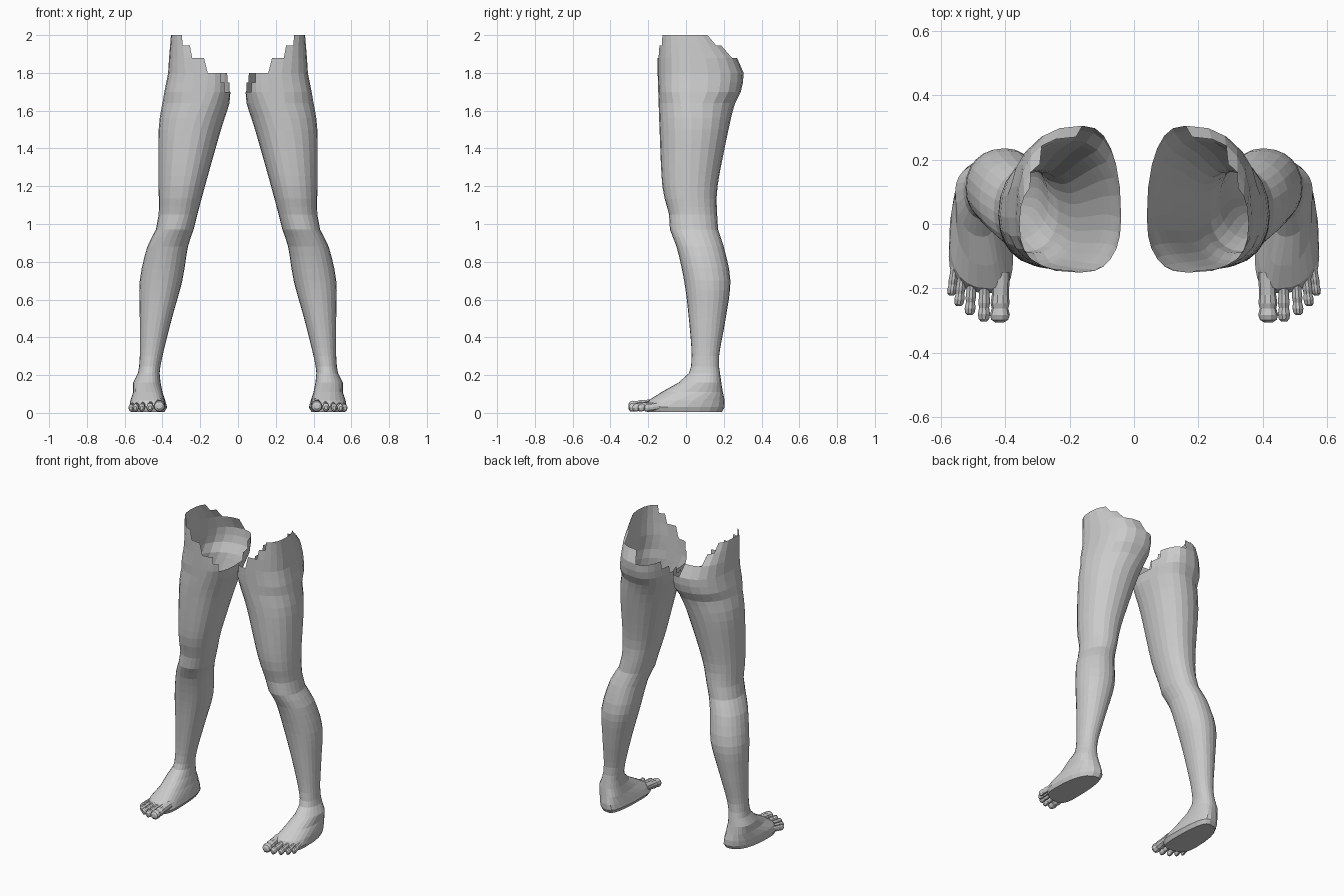
import bpy, bmesh, math

if "Cube" in bpy.data.objects:
    bpy.data.objects.remove(bpy.data.objects["Cube"])

skin = bpy.data.materials.new("plain grey")
skin.diffuse_color = (0.6, 0.6, 0.6, 1)
skin.use_nodes = True
skin.node_tree.nodes["Principled BSDF"].inputs["Base Color"].default_value = skin.diffuse_color
SEG = 24

# Leg sections: height, inner x, outer x, front y, back y, ridge x, side y
LEG = [
    (2.00, .05, .355, -.14, .15, .22, .00),
    (1.88, .05, .365, -.15, .27, .18, .02),
    (1.80, .045, .37, -.15, .305, .16, .02),
    (1.70, .04, .39, -.147, .29, .17, .02),
    (1.64, .045, .40, -.145, .26, .19, .02),
    (1.50, .09, .42, -.14, .225, .24, .03),
    (1.20, .175, .42, -.125, .167, .29, .02),
    (1.05, .215, .42, -.09, .165, .31, .03),
    (.97, .235, .435, -.085, .17, .335, .04),
    (.88, .265, .48, -.05, .20, .37, .07),
    (.70, .295, .52, -.01, .235, .40, .11),
    (.50, .35, .52, .015, .21, .43, .11),
    (.30, .40, .52, .03, .175, .46, .105),
    (.21, .415, .53, .015, .18, .47, .11),
    (.16, .41, .555, -.04, .187, .47, .10),
    (.11, .40, .555, -.13, .195, .455, .06),
    (.065, .385, .57, -.20, .205, .445, -.05),
    (.03, .375, .575, -.215, .205, .44, -.10),
    (.005, .39, .565, -.205, .19, .445, -.09),
]


def spline(p0, p1, p2, p3, t):
    """Catmull-Rom blend of four sections."""
    return [0.5 * (2 * b + (c - a) * t + (2 * a - 5 * b + 4 * c - d) * t * t
                   + (3 * b - a - 3 * c + d) * t ** 3)
            for a, b, c, d in zip(p0, p1, p2, p3)]


def resample(rows):
    out = []
    for i in range(len(rows) - 1):
        p0, p3 = rows[max(i - 1, 0)], rows[min(i + 2, len(rows) - 1)]
        n = max(1, round((rows[i][0] - rows[i + 1][0]) / 0.055))
        out += [spline(p0, rows[i], rows[i + 1], p3, k / n) for k in range(n)]
    return out + [rows[-1]]


def section(row):
    """Closed outline made of four joined quarter ovals."""
    z, x0, x1, y0, y1, xc, yc = row
    power = 2.5 if z < .13 or z > 1.68 else 2.15
    pts = []
    for k in range(SEG):
        a = 2 * math.pi * k / SEG
        c, s = math.cos(a), math.sin(a)
        rx = x1 - xc if c > 0 else xc - x0
        ry = y1 - yc if s > 0 else yc - y0
        pts.append((xc + math.copysign(abs(c) ** (2 / power), c) * rx,
                    yc + math.copysign(abs(s) ** (2 / power), s) * ry, z))
    return pts


def loft(bm, rings):
    """Skin a list of rings and return the first and last."""
    vs = [[bm.verts.new(p) for p in r] for r in rings]
    for a, b in zip(vs, vs[1:]):
        for k in range(len(a)):
            j = (k + 1) % len(a)
            bm.faces.new((a[k], b[k], b[j], a[j]))
    return vs[0], vs[-1]


def finish(bm, name):
    me = bpy.data.meshes.new(name)
    bm.to_mesh(me)
    bm.free()
    me.materials.append(skin)
    ob = bpy.data.objects.new(name, me)
    bpy.context.collection.objects.link(ob)
    mirror = ob.modifiers.new("both sides", 'MIRROR')
    mirror.use_mirror_merge = False


def rim_height(x, y):
    """Height of the ragged open edge at the hip."""
    steps = [(.04, 1.67), (.07, 1.74), (.105, 1.79), (.175, 1.85),
             (.28, 1.94), (.31, 2.05), (1, 2.05)]
    h = steps[0][1]
    for (xa, ha), (xb, hb) in zip(steps, steps[1:]):
        if xa <= x < xb:
            h = ha + (hb - ha) * (x - xa) / (xb - xa)
    if y > 0:
        h = max(h, 1.66 + .6 * y)
    if y > .1:
        h = min(h, 2.0 - (y - .1) * .85)
    return h


# Legs with ankle, heel and sole; the hip end is open and stepped
bm = bmesh.new()
top, sole = loft(bm, [section(r) for r in resample(LEG)])
bm.faces.new(list(reversed(sole)))
cut = []
for f in bm.faces:
    c = f.calc_center_median()
    if c.z > 1.6 and c.z > rim_height(c.x, c.y):
        cut.append(f)
bmesh.ops.delete(bm, geom=cut, context='FACES')
finish(bm, "leg")

# Toes: base x, tip x, base y, tip y, half width, half height
TOES = [
    ("big_toe", .413, .417, -.15, -.305, .031, .030),
    ("second_toe", .463, .466, -.15, -.303, .019, .024),
    ("third_toe", .501, .510, -.14, -.283, .017, .023),
    ("fourth_toe", .530, .544, -.12, -.255, .016, .022),
    ("little_toe", .552, .567, -.10, -.222, .015, .021),
]
# Position along the toe, width factor
SHAPE = [(0, .9), (.45, .85), (.62, .95), (.72, .82), (.85, 1.0), (.95, .85), (1, .45)]
for name, xa, xb, ya, yb, w, h in TOES:
    bm = bmesh.new()
    rings = []
    for t, s in SHAPE:
        cx, cy = xa + (xb - xa) * t, ya + (yb - ya) * t
        cz = h + .022 * (1 - t) + .003 * t
        rings.append([(cx + w * s * math.cos(a), cy, cz + h * s * math.sin(a))
                      for a in (2 * math.pi * k / 10 for k in range(10))])
    first, last = loft(bm, rings)
    bm.faces.new(first)
    bm.faces.new(last)
    bmesh.ops.recalc_face_normals(bm, faces=bm.faces)
    finish(bm, name)
